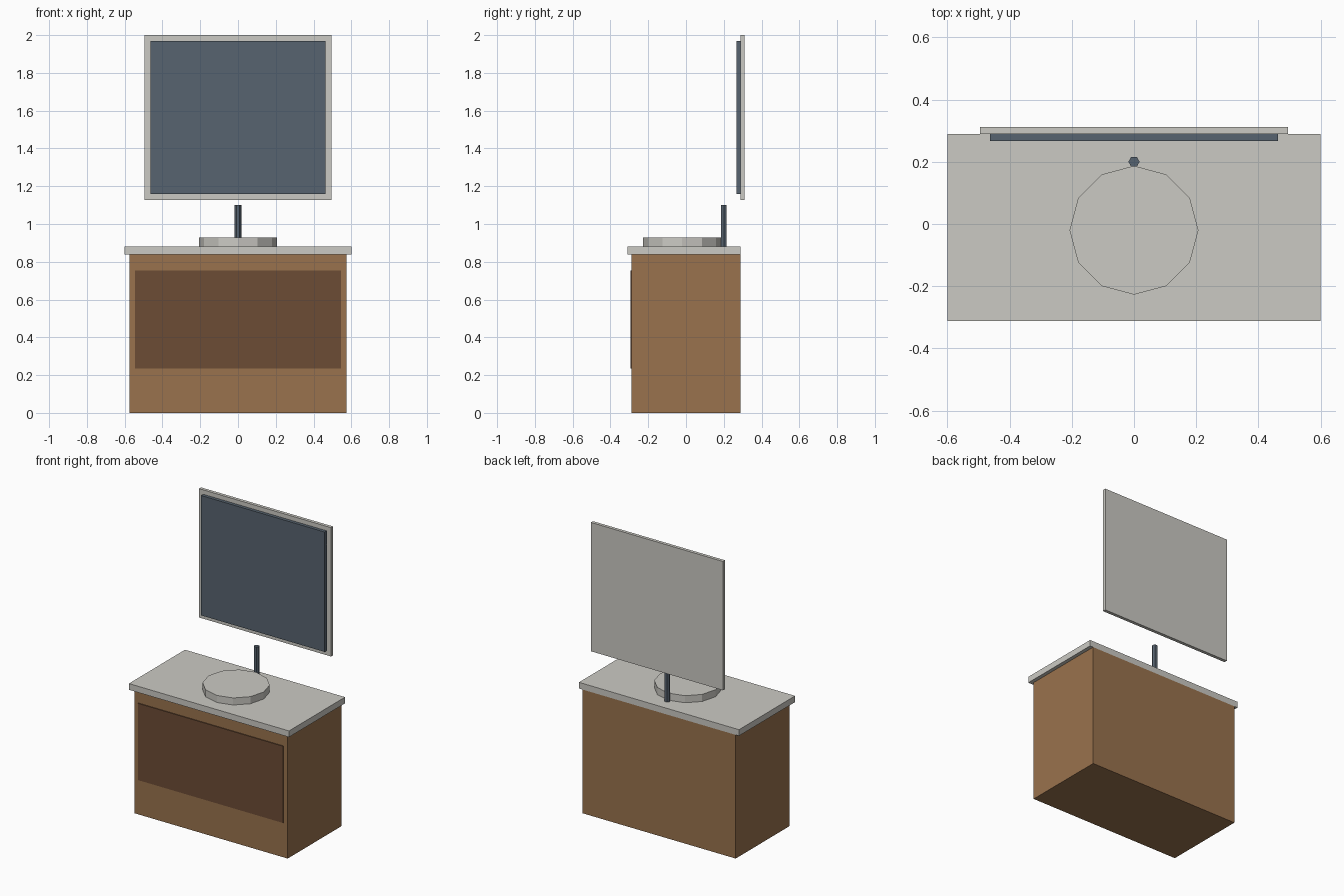
import bpy
import math

cube = bpy.data.objects.get("Cube")
if cube:
    bpy.data.objects.remove(cube, do_unlink=True)


def material(name, rgb):
    mat = bpy.data.materials.new(name)
    mat.use_nodes = True
    mat.diffuse_color = (*rgb, 1)
    mat.node_tree.nodes["Principled BSDF"].inputs["Base Color"].default_value = (*rgb, 1)
    return mat


stone = material("pale_stone", (0.60, 0.59, 0.55))
wood = material("warm_wood", (0.32, 0.17, 0.075))
dark_wood = material("dark_wood", (0.15, 0.072, 0.036))
blue_grey = material("blue_grey", (0.097, 0.127, 0.162))


def finish(name, mat):
    obj = bpy.context.object
    obj.name = obj.data.name = name
    obj.data.materials.append(mat)
    bpy.ops.object.transform_apply(location=False, rotation=True, scale=True)


def box(name, mat, half_width, y_range, z_range):
    """Box centred on x = 0, given its depth and height limits."""
    (y0, y1), (z0, z1) = y_range, z_range
    bpy.ops.mesh.primitive_cube_add(size=1, location=(0, (y0 + y1) / 2, (z0 + z1) / 2))
    bpy.context.object.scale = (2 * half_width, y1 - y0, z1 - z0)
    finish(name, mat)


def prism(name, mat, sides, radius, y, z_range, turn=0):
    z0, z1 = z_range
    bpy.ops.mesh.primitive_cylinder_add(vertices=sides, radius=radius, depth=z1 - z0,
                                        location=(0, y, (z0 + z1) / 2), rotation=(0, 0, turn))
    finish(name, mat)


# Cabinet with its raised drawer front
box("cabinet", wood, 0.575, (-0.289, 0.289), (0, 0.838))
box("drawer_front", dark_wood, 0.545, (-0.295, -0.289), (0.235, 0.755))

# Countertop, basin and tap
box("countertop", stone, 0.60, (-0.311, 0.289), (0.838, 0.88))
prism("basin", stone, 12, 0.207, -0.02, (0.88, 0.928))
prism("tap", blue_grey, 6, 0.018, 0.2, (0.88, 1.10), math.radians(30))

# Wall mirror: backing frame and the glass in front
box("mirror_frame", stone, 0.495, (0.289, 0.311), (1.127, 2.0))
box("mirror_glass", blue_grey, 0.463, (0.267, 0.289), (1.158, 1.97))
